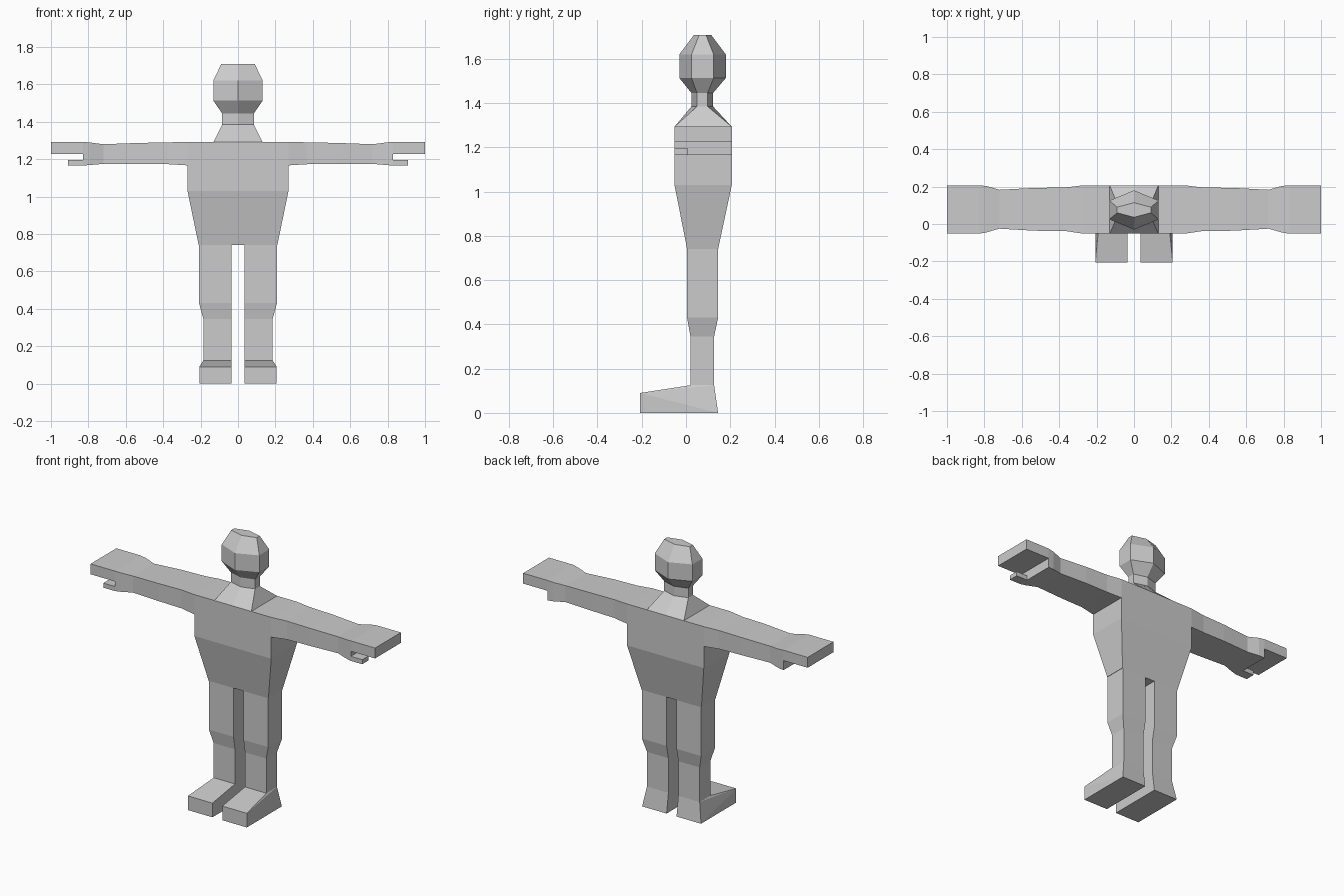
import bpy
import bmesh

cube = bpy.data.objects.get("Cube")
if cube:
    bpy.data.objects.remove(cube, do_unlink=True)

grey = bpy.data.materials.new("light grey")
grey.use_nodes = True
COLOUR = (0.6, 0.6, 0.6, 1)
grey.diffuse_color = COLOUR
grey.node_tree.nodes["Principled BSDF"].inputs["Base Color"].default_value = COLOUR


def finish(name, bm):
    """Turn a bmesh into a flat-shaded grey object."""
    bmesh.ops.recalc_face_normals(bm, faces=bm.faces)
    mesh = bpy.data.meshes.new(name)
    bm.to_mesh(mesh)
    bm.free()
    mesh.materials.append(grey)
    obj = bpy.data.objects.new(name, mesh)
    bpy.context.collection.objects.link(obj)
    return obj


def loft(name, rings, side=1):
    """Skin a row of matching rings, close both ends; side -1 mirrors in x."""
    bm = bmesh.new()
    loops = [[bm.verts.new((x * side, y, z)) for x, y, z in ring] for ring in rings]
    for low, high in zip(loops, loops[1:]):
        for i in range(len(low)):
            j = (i + 1) % len(low)
            bm.faces.new((low[i], low[j], high[j], high[i]))
    bm.faces.new(loops[0])
    bm.faces.new(loops[-1])
    return finish(name, bm)


def level(x0, x1, y0, y1, z):
    """Horizontal rectangle."""
    return [(x0, y0, z), (x1, y0, z), (x1, y1, z), (x0, y1, z)]


def section(x, y0, y1, z0, z1):
    """Rectangle across an arm."""
    return [(x, y0, z0), (x, y1, z0), (x, y1, z1), (x, y0, z1)]


def hexagon(w, front, side_front, side_back, back, z):
    """Six-sided ring with points at the front and back."""
    return [(0, front, z), (w, side_front, z), (w, side_back, z),
            (0, back, z), (-w, side_back, z), (-w, side_front, z)]


# Torso, tapering to the hips
FRONT, BACK, SHOULDER = -0.052, 0.207, 1.293
loft("torso", [level(-0.21, 0.21, 0.005, 0.145, 0.74),
               level(-0.27, 0.27, FRONT, BACK, 1.03),
               level(-0.27, 0.27, FRONT, BACK, SHOULDER)])

# Collar, neck and head
neck_base = hexagon(0.085, 0.025, 0.05, 0.097, 0.122, 1.385)
neck_top = hexagon(0.085, 0.025, 0.05, 0.097, 0.122, 1.445)
loft("collar", [hexagon(0.13, FRONT, FRONT, BACK, BACK, SHOULDER), neck_base])
loft("neck", [neck_base, neck_top])
loft("head", [neck_top,
              hexagon(0.132, -0.03, 0.025, 0.125, 0.18, 1.513),
              hexagon(0.132, -0.03, 0.025, 0.125, 0.18, 1.62),
              hexagon(0.09, 0.036, 0.06, 0.09, 0.114, 1.708)])

for label, side in (("left", 1), ("right", -1)):
    # Arm, swelling at the shoulder and wrist
    loft(label + "_arm", [section(0.27, FRONT, BACK, 1.167, SHOULDER),
                          section(0.37, -0.037, 0.195, 1.173, 1.29),
                          section(0.53, -0.036, 0.193, 1.175, 1.287),
                          section(0.72, -0.025, 0.183, 1.175, 1.28),
                          section(0.79, -0.045, 0.203, 1.169, 1.289),
                          section(0.83, FRONT, BACK, 1.166, SHOULDER)], side)
    # Hand
    loft(label + "_fingers", [section(x, FRONT, BACK, 1.227, SHOULDER)
                              for x in (0.83, 1.0)], side)
    loft(label + "_thumb", [section(x, FRONT, 0.01, 1.166, 1.195)
                            for x in (0.83, 0.91)], side)
    # Leg
    loft(label + "_leg", [level(0.035, 0.185, 0.02, 0.127, 0.125),
                          level(0.035, 0.185, 0.02, 0.127, 0.345),
                          level(0.035, 0.208, 0.005, 0.145, 0.43),
                          level(0.035, 0.208, 0.005, 0.145, 0.74)], side)
    # Foot, a wedge with a sloping top
    bm = bmesh.new()
    corners = (level(0.035, 0.207, -0.207, 0.145, 0)
               + level(0.035, 0.185, 0.02, 0.127, 0.125)
               + [(0.035, -0.207, 0.09), (0.207, -0.207, 0.09)])
    verts = [bm.verts.new((x * side, y, z)) for x, y, z in corners]
    bmesh.ops.convex_hull(bm, input=verts)
    finish(label + "_foot", bm)
